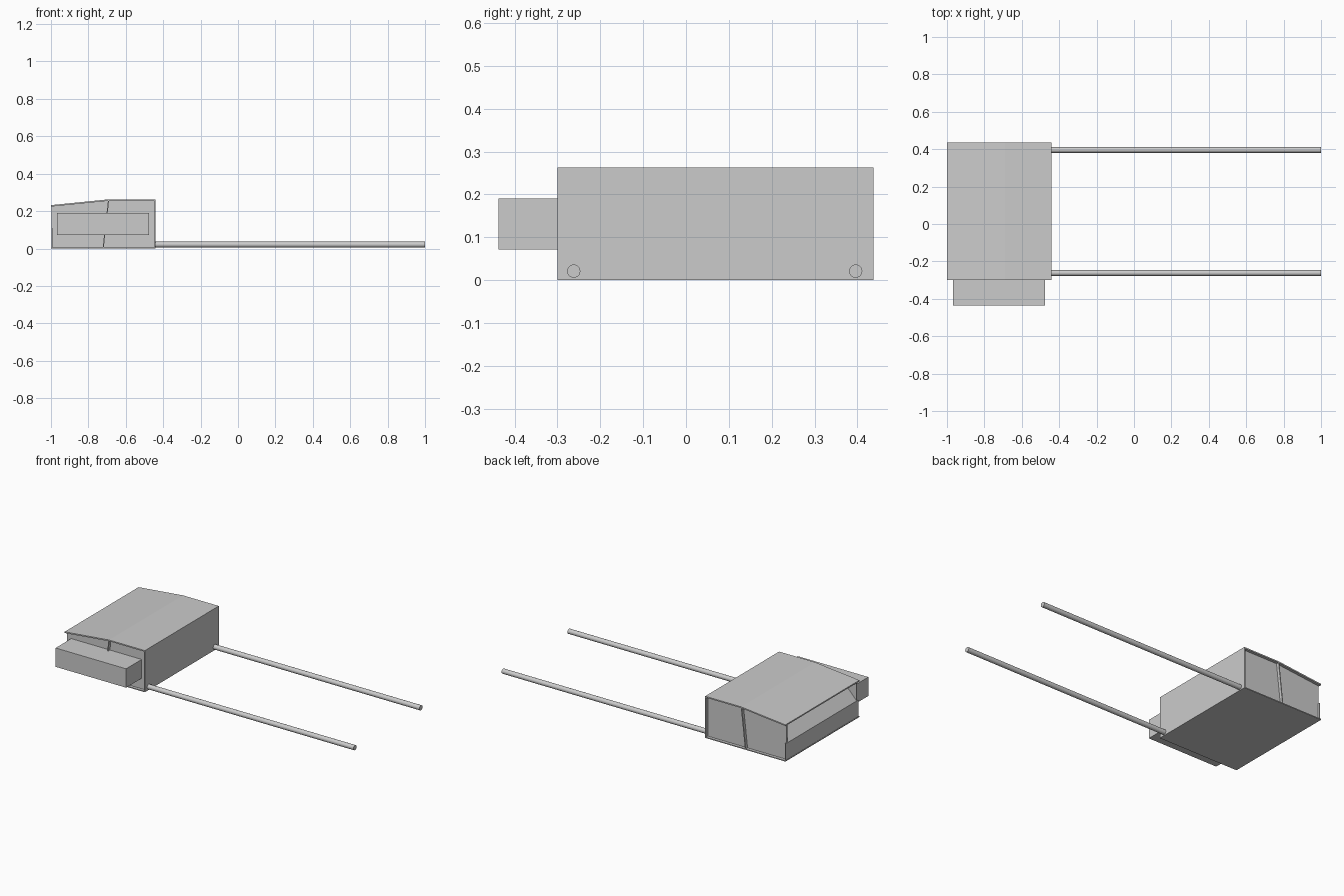
import bpy, bmesh
from math import pi

if "Cube" in bpy.data.objects:
    bpy.data.objects.remove(bpy.data.objects["Cube"])

Y0, Y1 = -0.30, 0.437      # outer ends of the body
INSET = 0.018              # recess of the end walls


def prism(name, profile, y0, y1):
    """Extrude an (x, z) outline along y."""
    bm = bmesh.new()
    face = bm.faces.new([bm.verts.new((x, y0, z)) for x, z in profile])
    ext = bmesh.ops.extrude_face_region(bm, geom=[face])
    moved = [v for v in ext["geom"] if isinstance(v, bmesh.types.BMVert)]
    bmesh.ops.translate(bm, verts=moved, vec=(0, y1 - y0, 0))
    bmesh.ops.recalc_face_normals(bm, faces=bm.faces)
    mesh = bpy.data.meshes.new(name)
    bm.to_mesh(mesh)
    bm.free()
    ob = bpy.data.objects.new(name, mesh)
    bpy.context.collection.objects.link(ob)
    return ob


def rect(x0, x1, z0, z1):
    return [(x0, z0), (x1, z0), (x1, z1), (x0, z1)]


# Floor, tall wall, low wall and sloped panel
prism("floor", rect(-1, -0.44, 0, 0.006), Y0, Y1)
prism("tall_wall", rect(-0.446, -0.44, 0, 0.258), Y0, Y1)
prism("low_wall", rect(-0.998, -0.992, 0, 0.11), Y0 + 0.006, Y1 - 0.006)
prism("sloped_panel", [(-0.998, 0.11), (-0.992, 0.107), (-0.872, 0.236), (-0.88, 0.236)],
      Y0 + INSET, Y1 - INSET)

# Bent roof
prism("roof", [(-1, 0.232), (-0.69, 0.263), (-0.44, 0.263),
               (-0.44, 0.255), (-0.69, 0.255), (-1, 0.224)], Y0, Y1)

# Leaning partition whose edges stand proud of the end walls
prism("partition", [(-0.724, 0), (-0.718, 0), (-0.689, 0.258), (-0.695, 0.258)], Y0, Y1)

# Recessed end walls
end_outline = [(-0.996, 0), (-0.442, 0), (-0.442, 0.258), (-0.69, 0.258), (-0.996, 0.227)]
for name, y in (("front_end_wall", Y0 + INSET), ("back_end_wall", Y1 - INSET - 0.006)):
    prism(name, end_outline, y, y + 0.006)

# Side box on the front
prism("front_box", rect(-0.967, -0.475, 0.072, 0.191), -0.437, Y0 + INSET)

# Carrying rails
for name, y in (("front_rail", -0.262), ("back_rail", 0.396)):
    bpy.ops.mesh.primitive_cylinder_add(vertices=20, radius=0.0155, depth=1.444,
                                        location=(0.278, y, 0.021), rotation=(0, pi / 2, 0))
    bpy.context.object.name = name
    bpy.ops.object.shade_smooth_by_angle()
